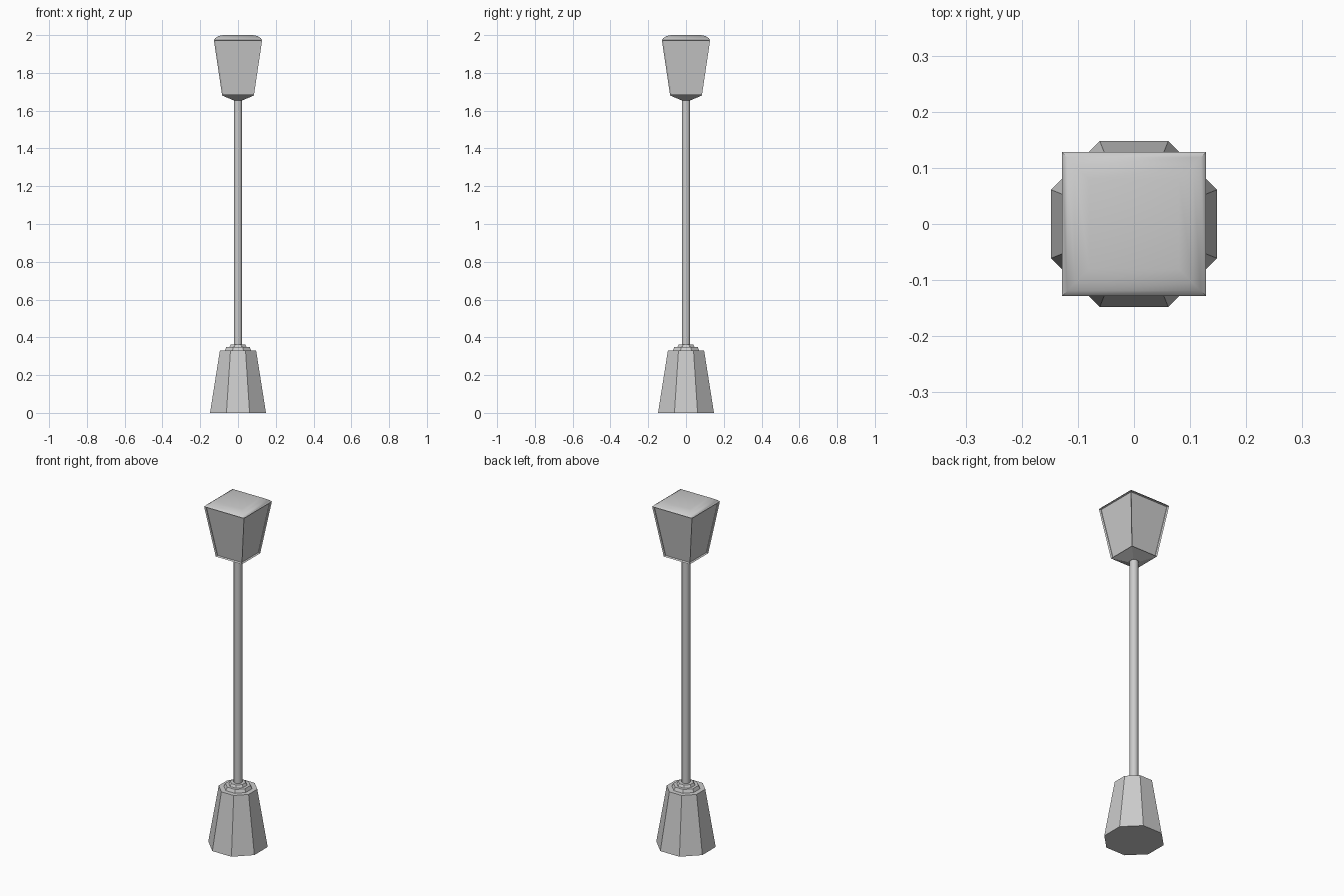
import bpy, bmesh, math

cube = bpy.data.objects.get("Cube")
if cube:
    bpy.data.objects.remove(cube)

grey = bpy.data.materials.new("light_grey")
grey.use_nodes = True
color = (0.6, 0.6, 0.6, 1)
grey.diffuse_color = color
grey.node_tree.nodes["Principled BSDF"].inputs["Base Color"].default_value = color


def loft(name, sides, profile, recess=False, smooth=None):
    """Stack regular polygons; profile holds (half width across flats, height)."""
    bm = bmesh.new()
    rings, walls = [], []
    for half, z in profile:
        radius = half / math.cos(math.pi / sides)
        angles = [(i + 0.5) * math.tau / sides for i in range(sides)]
        rings.append([bm.verts.new((radius * math.cos(a), radius * math.sin(a), z))
                      for a in angles])
    for low, high in zip(rings, rings[1:]):
        for i in range(sides):
            j = (i + 1) % sides
            walls.append(bm.faces.new((low[i], low[j], high[j], high[i])))
    bm.faces.new(rings[0][::-1])
    bm.faces.new(rings[-1])
    if recess:
        # Frame each large wall and sink its pane with sloped edges
        panes = [f for f in walls if f.calc_area() > 0.02]
        bmesh.ops.inset_individual(bm, faces=panes, thickness=0.018)
        bmesh.ops.inset_individual(bm, faces=panes, thickness=0.006, depth=-0.008)
    mesh = bpy.data.meshes.new(name)
    bm.to_mesh(mesh)
    bm.free()
    mesh.materials.append(grey)
    obj = bpy.data.objects.new(name, mesh)
    bpy.context.collection.objects.link(obj)
    if smooth:
        bpy.ops.object.select_all(action='DESELECT')
        obj.select_set(True)
        bpy.context.view_layer.objects.active = obj
        bpy.ops.object.shade_smooth_by_angle(angle=math.radians(smooth))
    return obj


# Octagonal foot with stepped collars
loft("base", 8, [(0.148, 0), (0.096, 0.33)])
loft("lower_collar", 8, [(0.07, 0.33), (0.062, 0.348)])
loft("upper_collar", 8, [(0.046, 0.348), (0.038, 0.362)])

# Post
loft("pole", 16, [(0.022, 0.35), (0.022, 1.67)], smooth=40)

# Lantern with tapered underside and recessed panes
loft("lantern", 4, [(0.024, 1.655), (0.084, 1.68), (0.128, 1.975)], recess=True)

# Softly domed square roof
loft("roof", 4, [(0.128, 1.975), (0.119, 1.985), (0.105, 1.994), (0.08, 2.0)], smooth=50)
